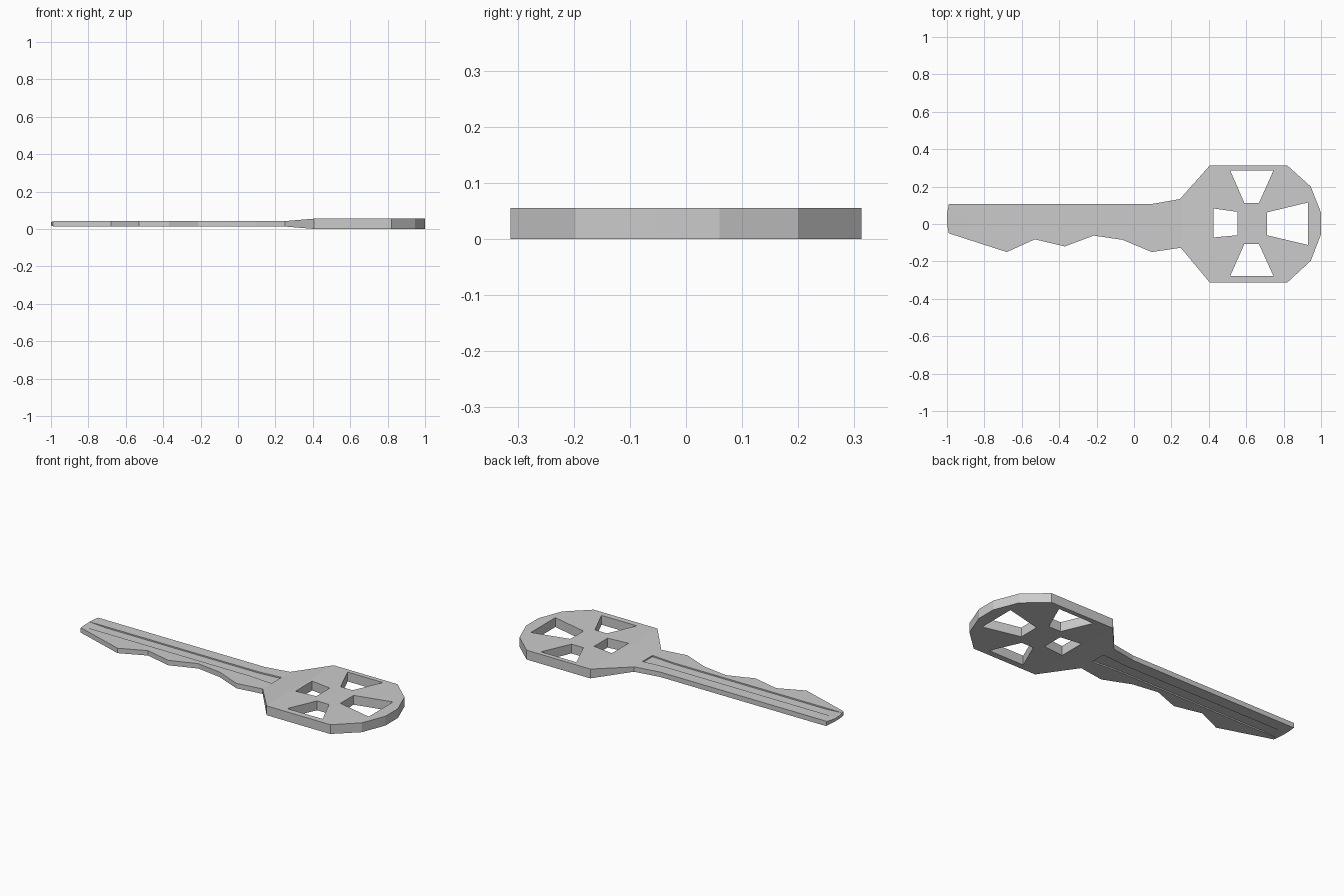
import bpy, bmesh

if "Cube" in bpy.data.objects:
    bpy.data.objects.remove(bpy.data.objects["Cube"])

MID = 0.0275  # middle plane of the key


def lerp_table(table, x):
    """Piecewise linear lookup in a list of (x, value)."""
    if x <= table[0][0]:
        return table[0][1]
    for (x0, v0), (x1, v1) in zip(table, table[1:]):
        if x <= x1:
            return v0 + (v1 - v0) * (x - x0) / (x1 - x0)
    return table[-1][1]


def plate(name, loops, cuts, low, high):
    """Filled outline (first loop) with holes, thickness varying along x."""
    bm = bmesh.new()
    for pts in loops:
        vs = [bm.verts.new((x, y, 0)) for x, y in pts]
        for a, b in zip(vs, vs[1:] + vs[:1]):
            bm.edges.new((a, b))
    bmesh.ops.triangle_fill(bm, use_beauty=True, edges=bm.edges[:], normal=(0, 0, 1))
    for x in cuts:
        bmesh.ops.bisect_plane(bm, geom=bm.verts[:] + bm.edges[:] + bm.faces[:],
                               plane_co=(x, 0, 0), plane_no=(1, 0, 0), dist=1e-5)
    base = bm.verts[:]
    ext = bmesh.ops.extrude_face_region(bm, geom=bm.faces[:])
    for v in ext["geom"]:
        if isinstance(v, bmesh.types.BMVert):
            v.co.z = high(v.co.x)
    for v in base:
        v.co.z = low(v.co.x)
    bmesh.ops.recalc_face_normals(bm, faces=bm.faces[:])
    mesh = bpy.data.meshes.new(name)
    bm.to_mesh(mesh)
    bm.free()
    ob = bpy.data.objects.new(name, mesh)
    bpy.context.collection.objects.link(ob)
    return ob


# Key body: toothed blade and faceted head with four windows
outline = [(-0.99, 0.107), (-1.0, 0.05), (-1.0, 0.0), (-0.99, -0.05), (-0.68, -0.15),
           (-0.53, -0.082), (-0.37, -0.12), (-0.215, -0.062), (-0.06, -0.085),
           (0.095, -0.15), (0.25, -0.127), (0.405, -0.3125), (0.82, -0.3125),
           (0.945, -0.197), (1.0, -0.055), (1.0, 0.06), (0.945, 0.2), (0.82, 0.3125),
           (0.405, 0.3125), (0.245, 0.133), (0.095, 0.107)]
windows = [
    [(0.515, 0.285), (0.745, 0.285), (0.668, 0.112), (0.59, 0.112)],
    [(0.515, -0.277), (0.745, -0.277), (0.668, -0.107), (0.59, -0.107)],
    [(0.71, 0.062), (0.93, 0.115), (0.93, -0.112), (0.71, -0.06)],
    [(0.553, 0.065), (0.425, 0.083), (0.425, -0.072), (0.553, -0.06)],
]
half = [(-1.0, 0.009), (-0.985, 0.0145), (0.25, 0.0145), (0.405, 0.0275)]
key = plate("key", [outline] + windows, [-0.985, 0.25, 0.405],
            lambda x: MID - lerp_table(half, x), lambda x: MID + lerp_table(half, x))

# Long grooves on both faces, running out towards the tip
groove = [(-1.02, 0.038), (-1.02, -0.03), (0.1, -0.03), (0.248, -0.042),
          (0.248, 0.05), (0.1, 0.038)]
floor = [(-1.02, 0.0155), (-0.89, 0.007)]
for side in (1, -1):
    cutter = plate("groove_cutter", [groove], [-0.89],
                   lambda x: MID + side * lerp_table(floor, x),
                   lambda x: MID + side * 0.06)
    cutter.hide_render = True
    mod = key.modifiers.new("groove", 'BOOLEAN')
    mod.operation = 'DIFFERENCE'
    mod.solver = 'EXACT'
    mod.object = cutter
    bpy.context.view_layer.objects.active = key
    bpy.ops.object.modifier_apply(modifier=mod.name)
    bpy.data.objects.remove(cutter)
